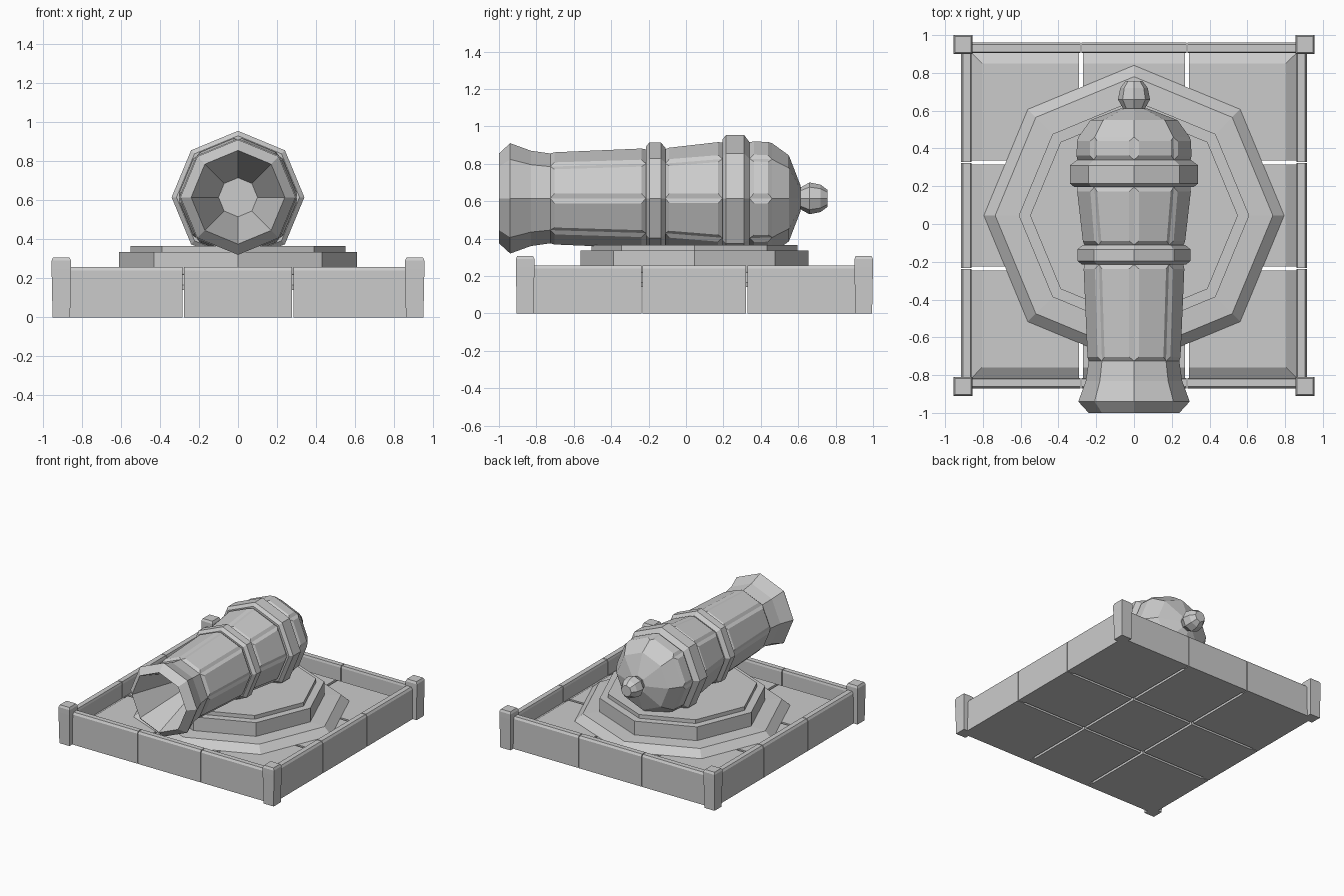
import bpy, bmesh, math
from mathutils import Matrix

if "Cube" in bpy.data.objects:
    bpy.data.objects.remove(bpy.data.objects["Cube"])

CY = 0.045      # base centre in y
AXIS_Z = 0.615  # height of the barrel axis


def finish(name, bm, matrix=None):
    if matrix:
        bm.transform(matrix)
    bmesh.ops.recalc_face_normals(bm, faces=bm.faces)
    me = bpy.data.meshes.new(name)
    bm.to_mesh(me)
    bm.free()
    ob = bpy.data.objects.new(name, me)
    bpy.context.collection.objects.link(ob)
    return ob


def lathe(name, profile, matrix, n=8, phase=0.0, panels=()):
    """Spin (radius, height) points about z; panels = profile spans with raised faces."""
    bm = bmesh.new()
    rings = []
    for r, h in profile:
        rings.append([bm.verts.new((r * math.cos(phase + 2 * math.pi * i / n),
                                    r * math.sin(phase + 2 * math.pi * i / n), h))
                      for i in range(n)])
    raised = {}
    for k in range(len(rings) - 1):
        a, b = rings[k], rings[k + 1]
        for i in range(n):
            j = (i + 1) % n
            f = bm.faces.new((a[i], a[j], b[j], b[i]))
            if k in panels:
                raised.setdefault(k, []).append(f)
    bm.faces.new(rings[0][::-1])
    bm.faces.new(rings[-1])
    bmesh.ops.recalc_face_normals(bm, faces=bm.faces)
    for faces in raised.values():
        bmesh.ops.inset_individual(bm, faces=faces, thickness=0.022, depth=0.015,
                                   use_even_offset=True)
    return finish(name, bm, matrix)


def slab(name, lo, hi, z0, z1, z2, matrix):
    """Box with rectangle lo up to z1, then tapering to rectangle hi at z2."""
    bm = bmesh.new()
    rings = []
    for (x0, x1, y0, y1), z in ((lo, z0), (lo, z1), (hi, z2)):
        rings.append([bm.verts.new((x, y, z)) for x, y in
                      ((x0, y0), (x1, y0), (x1, y1), (x0, y1))])
    for a, b in zip(rings, rings[1:]):
        for i in range(4):
            j = (i + 1) % 4
            bm.faces.new((a[i], a[j], b[j], b[i]))
    bm.faces.new(rings[0][::-1])
    bm.faces.new(rings[-1])
    return finish(name, bm, matrix)


centre = Matrix.Translation((0, CY, 0))

# floor tiles, bevelled on the outer edges only
spans = [(-0.86, -0.29), (-0.27, 0.27), (0.29, 0.86)]
tops = [(-0.805, -0.29), (-0.27, 0.27), (0.29, 0.805)]
for i in range(3):
    for j in range(3):
        slab(f"floor_tile_{i}_{j}", spans[i] + spans[j], tops[i] + tops[j],
             0, 0.13, 0.165, centre)

# low walls and corner posts on four sides
post = [(0.045, 0), (0.047, 0.12), (0.05, 0.25), (0.05, 0.29), (0.042, 0.307)]
for k in range(4):
    turn = centre @ Matrix.Rotation(k * math.pi / 2, 4, 'Z')
    for i, (a, b) in enumerate([(-0.88, -0.283), (-0.277, 0.277), (0.283, 0.88)]):
        slab(f"wall_{k}_{i}", (a, b, -0.915, -0.86), (a, b, -0.905, -0.865),
             0, 0.24, 0.257, turn)
    lathe(f"corner_post_{k}", [(r * math.sqrt(2), h) for r, h in post],
          turn @ Matrix.Translation((0.905, 0.905, 0)), n=4, phase=math.pi / 4)

# stepped eight-sided platform
lathe("platform", [(0.795, 0.14), (0.795, 0.165), (0.735, 0.22), (0.61, 0.225),
                   (0.61, 0.335), (0.55, 0.335), (0.55, 0.365)], centre)

# cannon barrel: bore, muzzle, panelled tubes, rings, breech
along_y = Matrix.Translation((0, 0, AXIS_Z)) @ Matrix.Rotation(-math.pi / 2, 4, 'X')
barrel = [(0.10, -0.60), (0.17, -0.80), (0.24, -1.0), (0.295, -0.94), (0.255, -0.83),
          (0.24, -0.725), (0.262, -0.215),
          (0.275, -0.215), (0.30, -0.195), (0.30, -0.135), (0.27, -0.11),
          (0.263, -0.11), (0.298, 0.195),
          (0.315, 0.195), (0.34, 0.215), (0.34, 0.31), (0.30, 0.34),
          (0.295, 0.46), (0.23, 0.55), (0.07, 0.612)]
lathe("cannon_barrel", barrel, along_y, panels=(5, 11, 16))

# rear knob
lathe("rear_knob", [(0.055, 0.59), (0.06, 0.615), (0.085, 0.66), (0.073, 0.72),
                    (0.045, 0.757)], along_y)
